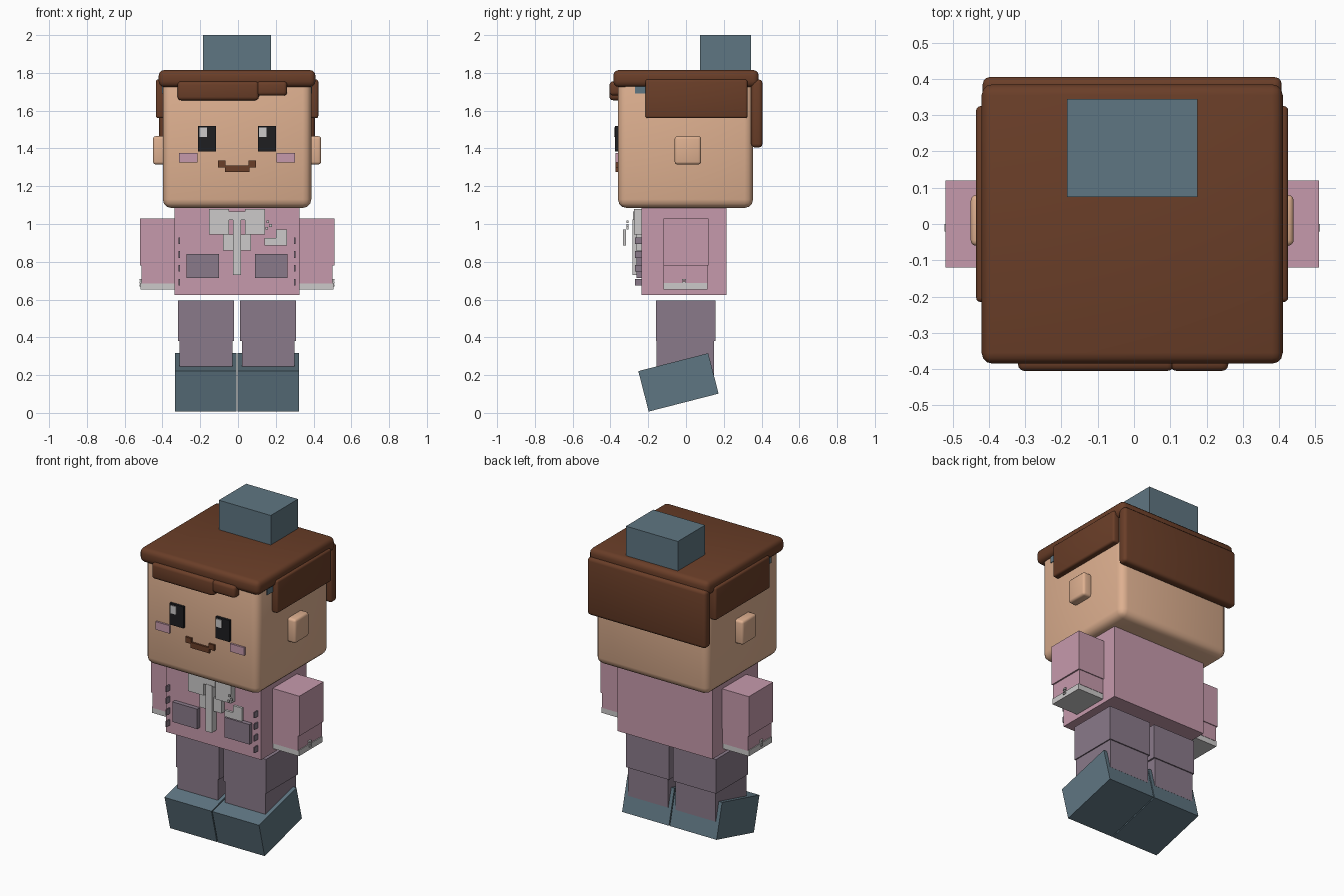
import bpy
import bmesh
from mathutils import Matrix, Vector

cube = bpy.data.objects.get("Cube")
if cube:
    bpy.data.objects.remove(cube, do_unlink=True)

CENTRE = -0.005  # the figure's mirror plane in x


def linear(c):
    c /= 255
    return c / 12.92 if c <= 0.04045 else ((c + 0.055) / 1.055) ** 2.4


def material(name, r, g, b):
    mat = bpy.data.materials.new(name)
    mat.use_nodes = True
    colour = (linear(r), linear(g), linear(b), 1)
    mat.diffuse_color = colour
    bsdf = mat.node_tree.nodes["Principled BSDF"]
    bsdf.inputs["Base Color"].default_value = colour
    bsdf.inputs["Roughness"].default_value = 0.8
    return mat


skin = material("skin", 222, 176, 144)
brown = material("hair brown", 106, 62, 40)
blue = material("slate blue", 95, 118, 130)
pink = material("dusty pink", 198, 154, 172)
purple = material("grey purple", 138, 122, 138)
white = material("off white", 204, 202, 202)
black = material("black", 30, 30, 33)


def box(name, mat, x, y, z, bevel=0.0, tilt=0.0):
    """Box from its ranges, with optional rounded edges and tilt about x."""
    lo, hi = Vector((x[0], y[0], z[0])), Vector((x[1], y[1], z[1]))
    bm = bmesh.new()
    bmesh.ops.create_cube(bm, size=1)
    bmesh.ops.scale(bm, vec=hi - lo, verts=bm.verts)
    if bevel:
        bmesh.ops.bevel(bm, geom=bm.edges[:], offset=bevel, segments=3,
                        profile=0.5, affect="EDGES", clamp_overlap=True)
    bmesh.ops.rotate(bm, cent=(0, 0, 0), verts=bm.verts,
                     matrix=Matrix.Rotation(tilt, 3, "X"))
    mesh = bpy.data.meshes.new(name)
    bm.to_mesh(mesh)
    bm.free()
    mesh.materials.append(mat)
    obj = bpy.data.objects.new(name, mesh)
    obj.location = (lo + hi) / 2
    bpy.context.collection.objects.link(obj)
    if bevel:
        bpy.ops.object.select_all(action="DESELECT")
        obj.select_set(True)
        bpy.context.view_layer.objects.active = obj
        bpy.ops.object.shade_smooth_by_angle()
    return obj


def pair(name, mat, x, y, z, bevel=0.0, tilt=0.0):
    """The same box on the left (+x) and the right (-x)."""
    a, b = x
    box("left_" + name, mat, (CENTRE + a, CENTRE + b), y, z, bevel, tilt)
    box("right_" + name, mat, (CENTRE - b, CENTRE - a), y, z, bevel, tilt)


def middle(name, mat, half, y, z, bevel=0.0):
    """Box centred on the mirror plane."""
    return box(name, mat, (CENTRE - half, CENTRE + half), y, z, bevel)


# Head and ears
middle("head", skin, 0.393, (-0.36, 0.355), (1.085, 1.77), 0.045)
pair("ear", skin, (0.37, 0.445), (-0.06, 0.08), (1.315, 1.465), 0.015)

# Hair: cap, fringe, side locks and back
middle("hair_top", brown, 0.415, (-0.385, 0.385), (1.725, 1.815), 0.03)
middle("hair_back", brown, 0.412, (0.345, 0.405), (1.405, 1.765), 0.02)
pair("hair_side", brown, (0.38, 0.43), (-0.215, 0.325), (1.56, 1.765), 0.012)
box("fringe_long", brown, (-0.32, 0.11), (-0.405, -0.34), (1.655, 1.755), 0.018)
box("fringe_short", brown, (0.1, 0.26), (-0.405, -0.34), (1.68, 1.755), 0.018)

# Top block and the band under the hair
middle("top_block", blue, 0.18, (0.075, 0.345), (1.78, 2.0))
middle("head_band", blue, 0.398, (-0.27, 0.3), (1.69, 1.76))

# Face
pair("eye", black, (0.112, 0.207), (-0.375, -0.35), (1.385, 1.52))
pair("cheek", pink, (0.21, 0.308), (-0.372, -0.35), (1.325, 1.375))
for side, x in (("right", -0.203), ("left", 0.112)):
    box(side + "_eye_glint", white, (x, x + 0.038), (-0.38, -0.37), (1.46, 1.51))
middle("mouth", brown, 0.065, (-0.372, -0.35), (1.275, 1.31))
pair("mouth_corner", brown, (0.06, 0.1), (-0.372, -0.35), (1.3, 1.335))

# Jacket
middle("torso", pink, 0.33, (-0.235, 0.215), (0.625, 1.09))
pair("upper_arm", pink, (0.33, 0.515), (-0.12, 0.12), (0.78, 1.03))
pair("lower_arm", pink, (0.33, 0.506), (-0.12, 0.115), (0.685, 0.78))
pair("cuff", white, (0.33, 0.511), (-0.118, 0.113), (0.652, 0.688))
pair("pocket", purple, (0.095, 0.267), (-0.262, -0.235), (0.715, 0.84))
for i in range(4):
    z = 0.675 + i * 0.073
    pair(f"stitch_{i}", purple, (0.301, 0.309), (-0.27, -0.235), (z, z + 0.035))
for i in range(3):
    z = 0.67 + i * 0.015
    pair(f"cuff_button_{i}", white, (0.5, 0.517), (-0.02, 0.0), (z, z + 0.01))

# Collar, tie and brooch
pair("collar", white, (0.043, 0.148), (-0.275, -0.235), (0.945, 1.08))
pair("collar_tail", white, (0.02, 0.075), (-0.265, -0.235), (0.86, 0.945))
middle("tie_knot", white, 0.043, (-0.28, -0.235), (1.02, 1.065))
middle("tie", white, 0.021, (-0.283, -0.235), (0.73, 1.025))
box("brooch_low", white, (0.14, 0.2), (-0.333, -0.317), (0.885, 0.925))
box("brooch_high", white, (0.2, 0.26), (-0.333, -0.317), (0.885, 0.97))
for i, (x, z) in enumerate(((0.145, 0.97), (0.165, 0.985), (0.15, 1.005))):
    box(f"brooch_bead_{i}", white, (x, x + 0.014), (-0.315, -0.305), (z, z + 0.014))

# Legs and tilted shoes
pair("upper_leg", purple, (0.015, 0.312), (-0.16, 0.155), (0.38, 0.595))
pair("lower_leg", purple, (0.025, 0.305), (-0.155, 0.148), (0.2, 0.38))
pair("shoe", blue, (0.003, 0.328), (-0.231, 0.151), (0.051, 0.272), tilt=0.251)
